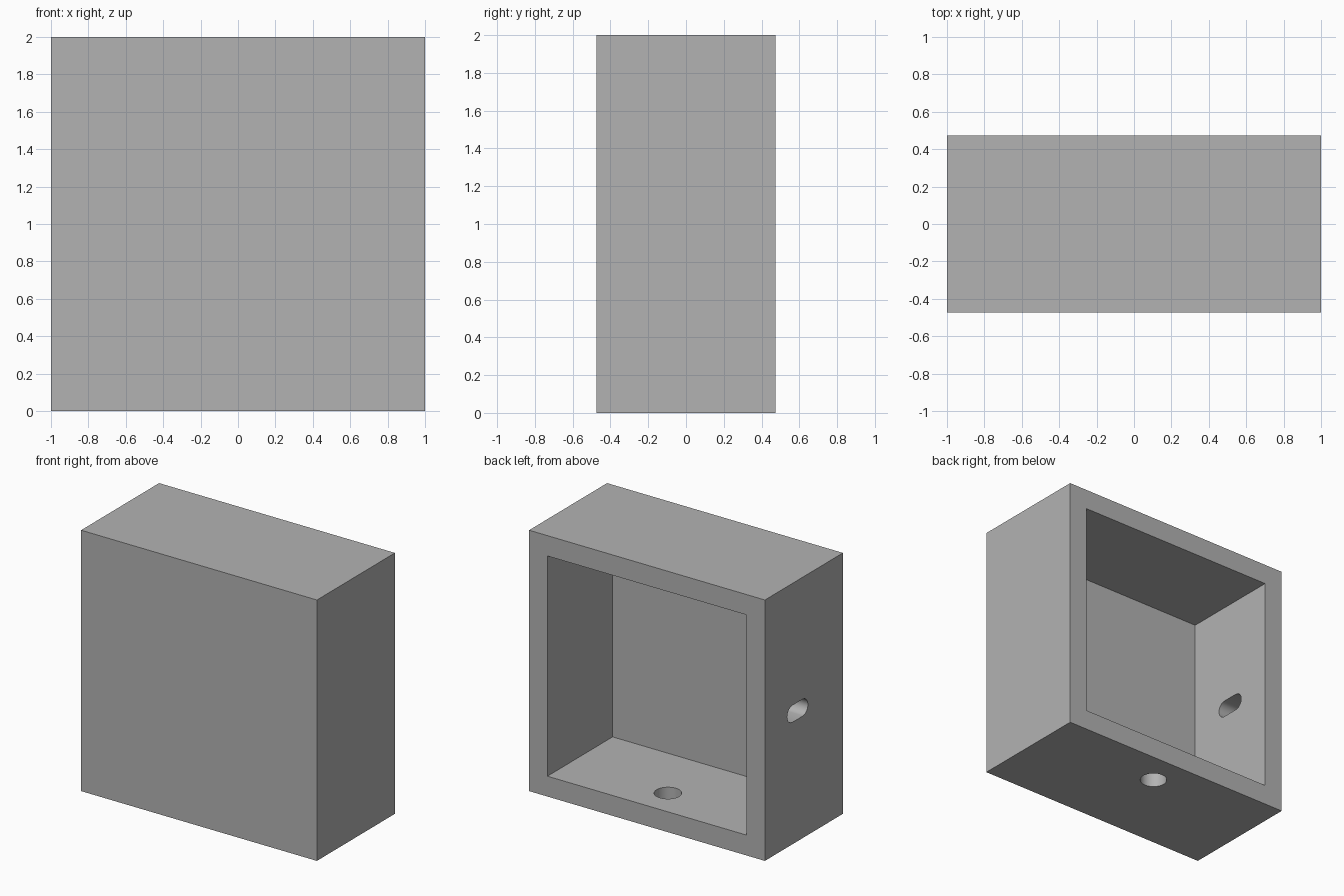
import bpy
from math import radians

old = bpy.data.objects.get("Cube")
if old:
    bpy.data.objects.remove(old, do_unlink=True)

WIDTH, DEPTH, HEIGHT, WALL = 2.0, 0.945, 2.0, 0.156

grey = bpy.data.materials.new("plain grey")
grey.use_nodes = True
colour = (0.45, 0.45, 0.45, 1)
grey.diffuse_color = colour
grey.node_tree.nodes["Principled BSDF"].inputs["Base Color"].default_value = colour


def box(name, size, centre):
    bpy.ops.mesh.primitive_cube_add(size=1, location=centre)
    ob = bpy.context.object
    ob.name = name
    ob.scale = size
    bpy.ops.object.transform_apply(location=True, rotation=True, scale=True)
    ob.data.materials.append(grey)
    return ob


def rod(name, radius, centre, rotation=(0, 0, 0), stretch=0.0):
    """Cylinder whose halves are pulled apart along local y to form a slot."""
    bpy.ops.mesh.primitive_cylinder_add(vertices=48, radius=radius, depth=WALL * 3,
                                        location=centre, rotation=rotation)
    ob = bpy.context.object
    ob.name = name
    for v in ob.data.vertices:
        if abs(v.co.y) > 1e-5:
            v.co.y += stretch / 2 if v.co.y > 0 else -stretch / 2
    ob.data.materials.append(grey)
    return ob


def cut(target, cutter):
    mod = target.modifiers.new(cutter.name, "BOOLEAN")
    mod.operation = "DIFFERENCE"
    mod.solver = "EXACT"
    mod.object = cutter
    cutter.hide_render = True
    bpy.context.view_layer.objects.active = target
    bpy.ops.object.modifier_apply(modifier=mod.name)
    bpy.data.objects.remove(cutter, do_unlink=True)


# Box body, closed at the front
body = box("box_body", (WIDTH, DEPTH, HEIGHT), (0, 0, HEIGHT / 2))

# Cavity open at the back
cut(body, box("cavity_cutter", (WIDTH - 2 * WALL, DEPTH, HEIGHT - 2 * WALL),
              (0, WALL, HEIGHT / 2)))

# Round hole through the floor
cut(body, rod("floor_hole_cutter", 0.096, (0, 0.219, WALL / 2)))

# Slot through the right side wall
cut(body, rod("side_slot_cutter", 0.065, (-WIDTH / 2 + WALL / 2, 0.077, HEIGHT / 2),
              (0, radians(90), 0), stretch=0.12))

# Smooth hole walls, sharp edges elsewhere
bpy.ops.object.select_all(action="DESELECT")
body.select_set(True)
bpy.context.view_layer.objects.active = body
bpy.ops.object.shade_smooth_by_angle(angle=radians(30))
